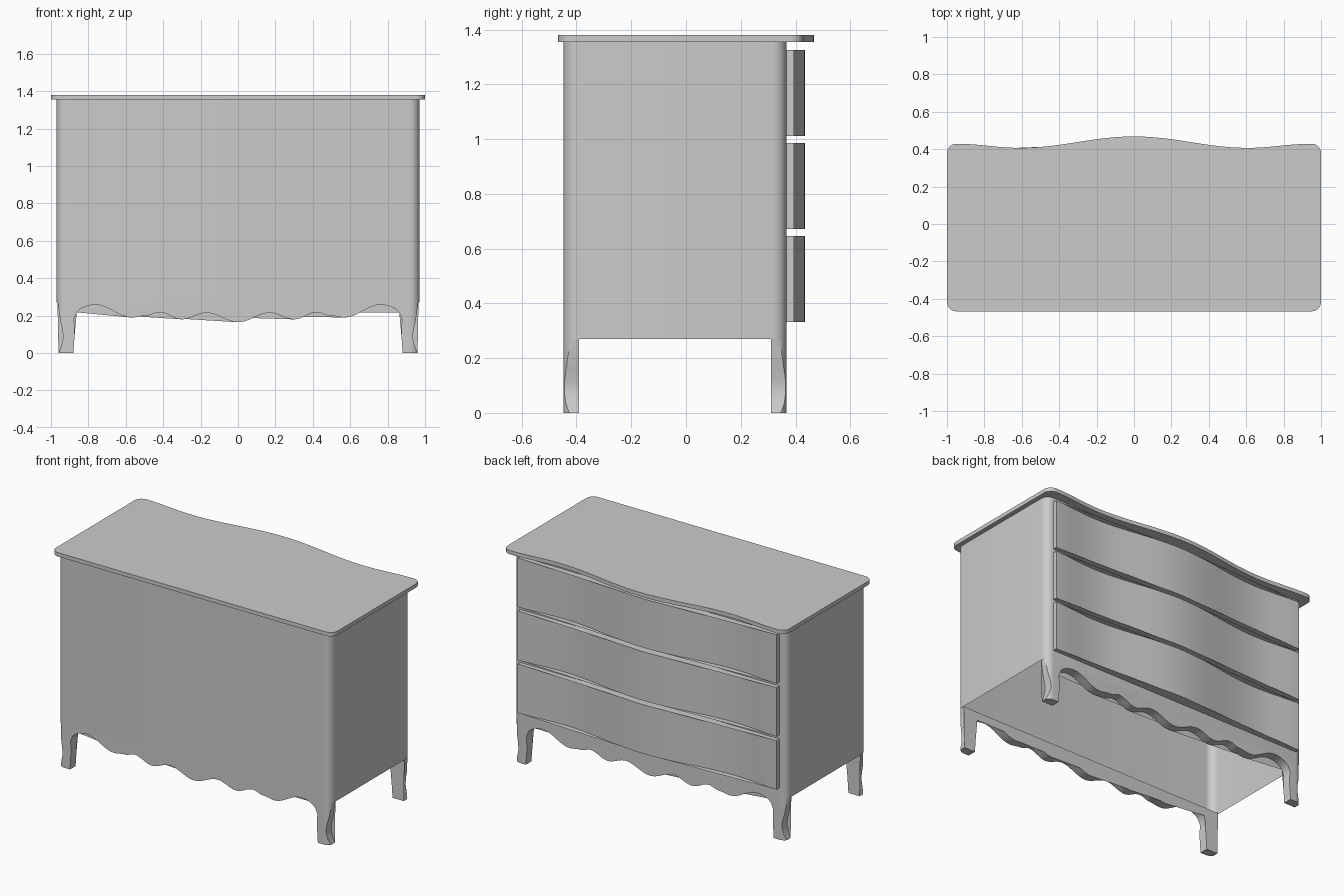
import bpy, bmesh, math

cube = bpy.data.objects.get("Cube")
if cube:
    bpy.data.objects.remove(cube, do_unlink=True)

grey = bpy.data.materials.new("plain_grey")
grey.use_nodes = True
colour = (0.6, 0.6, 0.6, 1)
grey.diffuse_color = colour
grey.node_tree.nodes["Principled BSDF"].inputs["Base Color"].default_value = colour


def prism(name, outline, place, low, high, caps=True):
    """Sweep a closed 2D outline between two levels; place maps (a, b, level) to xyz."""
    bm = bmesh.new()
    rings = [[bm.verts.new(place(a, b, h)) for a, b in outline] for h in (low, high)]
    n = len(outline)
    for i in range(n):
        j = (i + 1) % n
        bm.faces.new((rings[0][i], rings[0][j], rings[1][j], rings[1][i]))
    if caps:
        bmesh.ops.triangulate(bm, faces=[bm.faces.new(r) for r in rings])
    bmesh.ops.recalc_face_normals(bm, faces=bm.faces)
    mesh = bpy.data.meshes.new(name)
    bm.to_mesh(mesh)
    bm.free()
    mesh.materials.append(grey)
    obj = bpy.data.objects.new(name, mesh)
    bpy.context.collection.objects.link(obj)
    return obj


def activate(obj):
    bpy.ops.object.select_all(action='DESELECT')
    obj.select_set(True)
    bpy.context.view_layer.objects.active = obj


def smooth(obj):
    activate(obj)
    bpy.ops.object.shade_smooth_by_angle(angle=math.radians(30))


def upright(a, b, h):
    return (a, b, h)


def facing(a, b, h):
    return (a, h, b)


def arc(cx, cy, r, start, steps=8):
    return [(cx + r * math.cos(math.radians(start + 90 * i / steps)),
             cy + r * math.sin(math.radians(start + 90 * i / steps)))
            for i in range(steps + 1)]


def rounded_box(x, y0, y1, r):
    return (arc(x - r, y1 - r, r, 0) + arc(r - x, y1 - r, r, 90)
            + arc(r - x, y0 + r, r, 180) + arc(x - r, y0 + r, r, 270))


def bow(x):
    """Serpentine line of the drawer side."""
    x = abs(x)
    if x < 0.61:
        return 0.4375 + 0.0305 * math.cos(math.pi * x / 0.61)
    return 0.418 - 0.011 * math.cos(math.pi * min((x - 0.61) / 0.34, 1))


def wave(half, steps=64):
    return [(half - 2 * half * i / steps, bow(half - 2 * half * i / steps))
            for i in range(steps + 1)]


# Case: open-bottomed shell with rounded corners
FRONT, BACK, RADIUS = -0.447, 0.367, 0.05
case = prism("case", rounded_box(0.97, FRONT, BACK, RADIUS), upright, 0.27, 1.357, caps=False)
smooth(case)

# Top board with a serpentine edge
r = 0.05
top_outline = (arc(1 - r, 0.429 - r, r, 0)[:-1] + wave(1 - r) + arc(r - 1, 0.429 - r, r, 90)[1:]
               + arc(r - 1, r - 0.467, r, 180) + arc(1 - r, r - 0.467, r, 270))
smooth(prism("top_board", top_outline, upright, 1.355, 1.38))

# Three bowed drawer fronts
drawer_outline = [(x, y - 0.034) for x, y in wave(0.92)] + [(-0.92, 0.36), (0.92, 0.36)]
for i, name in enumerate(("lower_drawer", "middle_drawer", "upper_drawer")):
    z = 0.332 + 0.34 * i
    smooth(prism(name, drawer_outline, upright, z, z + 0.314))


# Scalloped aprons with legs; keys run from the middle out, eased between
scallops = [(0, 0.165), (0.17, 0.215), (0.3, 0.18), (0.42, 0.218), (0.49, 0.2),
            (0.57, 0.19), (0.76, 0.258), (0.877, 0.18)]
leg = [(0.874, 0.15), (0.873, 0.1), (0.877, 0.05), (0.88, 0), (0.96, 0), (0.945, 0.04),
       (0.935, 0.08), (0.938, 0.12), (0.95, 0.17), (0.957, 0.22), (0.965, 0.272)]
half = []
for (x0, z0), (x1, z1) in zip(scallops, scallops[1:]):
    for k in range(8):
        t = k / 8
        ease = (1 - math.cos(math.pi * t)) / 2
        if x1 > 0.8:
            ease = 1 - math.sqrt(1 - t * t)
        half.append((x0 + (x1 - x0) * t, z0 + (z1 - z0) * ease))
half += [scallops[-1]] + leg
apron_outline = [(-x, z) for x, z in reversed(half[1:])] + half

for name, y0, y1 in (("front_apron", FRONT, -0.39), ("back_apron", 0.31, BACK)):
    apron = prism(name, apron_outline, facing, y0 - 0.01 * (y0 < 0), y1 + 0.01 * (y0 > 0))
    cutter = prism("corner_cutter", rounded_box(0.969, FRONT, BACK, RADIUS), upright, -0.1, 0.5)
    cutter.hide_render = True
    cut = apron.modifiers.new("round_corners", 'BOOLEAN')
    cut.operation, cut.solver, cut.object = 'INTERSECT', 'EXACT', cutter
    activate(apron)
    bpy.ops.object.modifier_apply(modifier=cut.name)
    bpy.data.objects.remove(cutter, do_unlink=True)
    smooth(apron)
